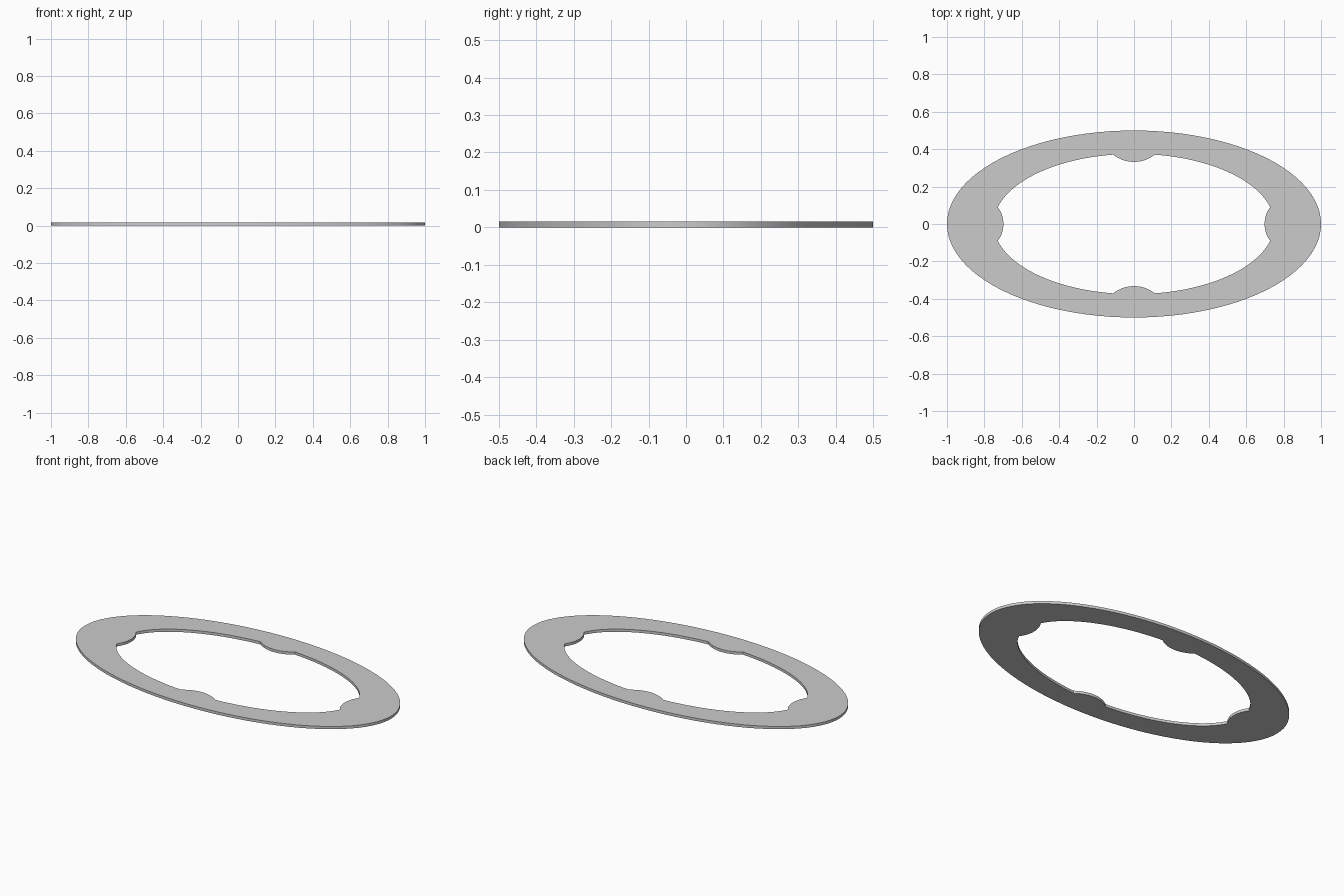
import bpy, bmesh
from math import sin, cos, pi, atan2, sqrt

if "Cube" in bpy.data.objects:
    bpy.data.objects.remove(bpy.data.objects["Cube"])

HEIGHT = 0.016
A, B = 0.75, 0.375            # inner opening radii


def ellipse(a, b, t0, t1, n):
    return [(a * cos(t0 + (t1 - t0) * i / n), b * sin(t0 + (t1 - t0) * i / n))
            for i in range(n)]


def tab(corner_half, corner_dist, tip_dist, n=12):
    """Arc bulging toward the centre, as (distance, sideways) pairs."""
    sag = corner_dist - tip_dist
    r = (corner_half ** 2 + sag ** 2) / (2 * sag)
    half = atan2(corner_half, r - sag)
    return [(tip_dist + r - r * cos(half * (2 * i / n - 1)),
             r * sin(half * (2 * i / n - 1))) for i in range(n + 1)]


# Inner outline: one side tab, one arc, one end tab, one arc, then turned 180 degrees
sx, sy = A * sqrt(1 - (0.09 / B) ** 2), 0.09
tx, ty = 0.112, B * sqrt(1 - (0.112 / A) ** 2)
t_side, t_top = atan2(sy / B, sx / A), atan2(ty / B, tx / A)
half = tab(sy, sx, 0.698)
half += ellipse(A, B, t_side, t_top, 22)[1:]
half += [(-s, d) for d, s in tab(tx, ty, 0.332)]
half += ellipse(A, B, pi - t_top, pi - t_side, 22)[1:]
inner = half + [(-x, -y) for x, y in half]
outer = ellipse(1.0, 0.5, 0, 2 * pi, 96)

# Flat ring face, then extruded to thickness
bm = bmesh.new()
for loop in (outer, inner):
    vs = [bm.verts.new((x, y, 0)) for x, y in loop]
    for i in range(len(vs)):
        bm.edges.new((vs[i - 1], vs[i]))
bmesh.ops.triangle_fill(bm, use_beauty=True, use_dissolve=False, edges=bm.edges[:])
ext = bmesh.ops.extrude_face_region(bm, geom=bm.faces[:], use_keep_orig=True)
bmesh.ops.translate(bm, vec=(0, 0, HEIGHT),
                    verts=[g for g in ext["geom"] if isinstance(g, bmesh.types.BMVert)])
bmesh.ops.recalc_face_normals(bm, faces=bm.faces[:])

mesh = bpy.data.meshes.new("oval_ring_plate")
bm.to_mesh(mesh)
bm.free()
ring = bpy.data.objects.new("oval_ring_plate", mesh)
bpy.context.collection.objects.link(ring)
bpy.context.view_layer.objects.active = ring
ring.select_set(True)
bpy.ops.object.shade_smooth_by_angle()
